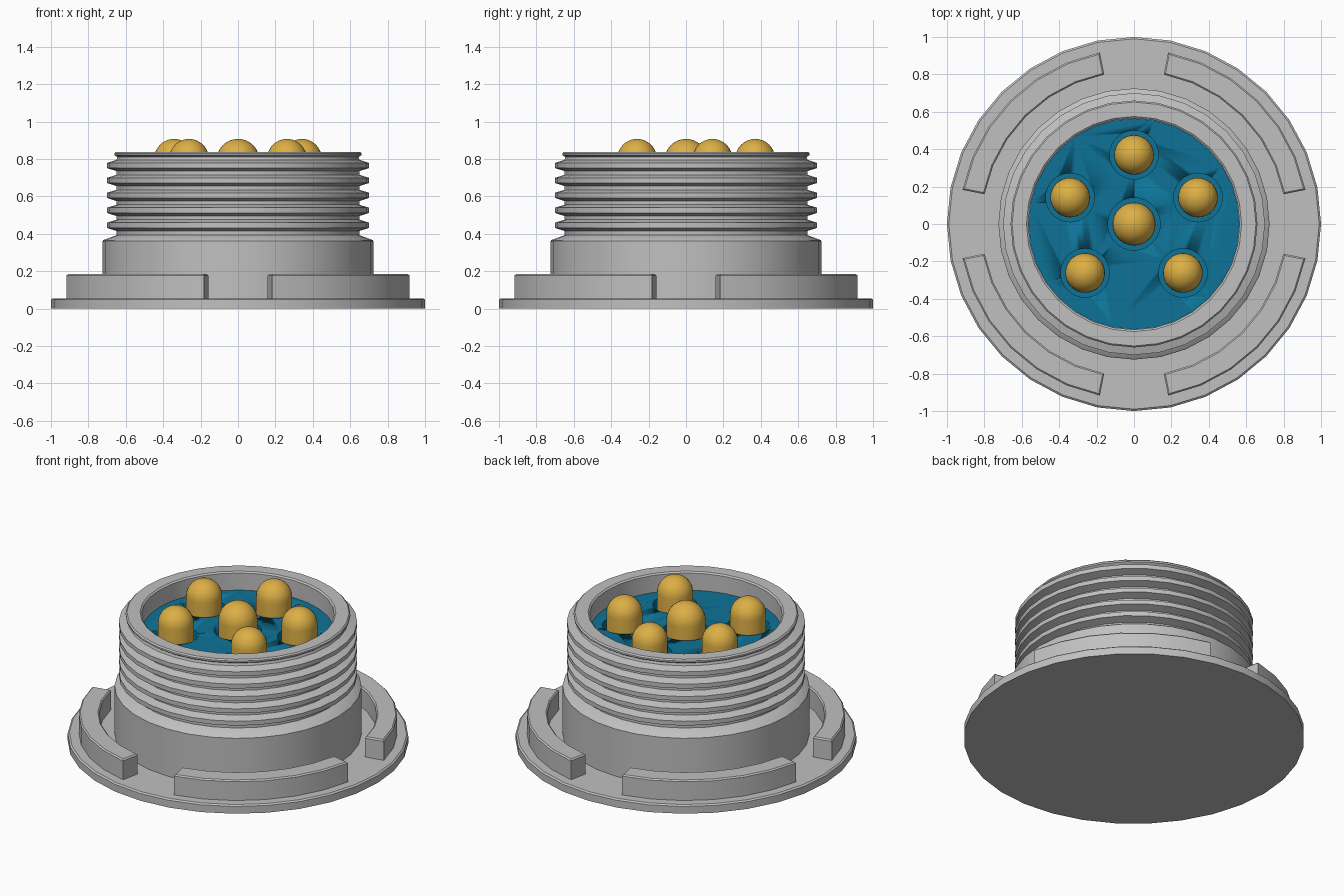
import bpy, bmesh, math

if "Cube" in bpy.data.objects:
    bpy.data.objects.remove(bpy.data.objects["Cube"])

N = 32
STEP = 2 * math.pi / N


def material(name, rgb):
    m = bpy.data.materials.new(name)
    m.diffuse_color = (*rgb, 1)
    m.use_nodes = True
    m.node_tree.nodes["Principled BSDF"].inputs["Base Color"].default_value = m.diffuse_color
    return m


METAL = material("grey metal", (0.53, 0.53, 0.53))
BLUE = material("blue insulator", (0.004, 0.17, 0.31))
GOLD = material("gold contact", (0.72, 0.43, 0.06))


def finish(name, bm, mat):
    bmesh.ops.recalc_face_normals(bm, faces=bm.faces)
    mesh = bpy.data.meshes.new(name)
    bm.to_mesh(mesh)
    bm.free()
    ob = bpy.data.objects.new(name, mesh)
    bpy.context.collection.objects.link(ob)
    mesh.materials.append(mat)
    bpy.ops.object.select_all(action='DESELECT')
    ob.select_set(True)
    bpy.context.view_layer.objects.active = ob
    bpy.ops.object.shade_smooth_by_angle(angle=math.radians(30))
    return ob


def lathe(bm, profile, cx=0, cy=0):
    """Revolve (radius, z) points about a vertical axis; ends are capped."""
    rings = [[bm.verts.new((cx + r * math.cos(i * STEP), cy + r * math.sin(i * STEP), z))
              for i in range(N)] for r, z in profile]
    for a, b in zip(rings, rings[1:]):
        for i in range(N):
            j = (i + 1) % N
            bm.faces.new((a[i], a[j], b[j], b[i]))
    bm.faces.new(rings[0][::-1])
    bm.faces.new(rings[-1])


# Shell: flange, collar, thread ridges, rim and socket cavity
profile = [(1, 0), (1, 0.047), (0.99, 0.055), (0.725, 0.055),
           (0.725, 0.36), (0.72, 0.366), (0.65, 0.392)]
for k in range(5):
    z = 0.445 + 0.08 * k
    profile += [(0.65, z - 0.030), (0.70, z - 0.014), (0.70, z + 0.014), (0.65, z + 0.030)]
profile += [(0.645, 0.81), (0.66, 0.82), (0.66, 0.83), (0.652, 0.838),
            (0.575, 0.838), (0.565, 0.83), (0.565, 0.55)]
bm = bmesh.new()
lathe(bm, profile)
finish("shell", bm, METAL)

# Four arc-shaped lugs on the flange
for q in range(4):
    bm = bmesh.new()
    rows = []
    for i in range(7):
        a = math.pi / 2 * q + (i + 1) * STEP
        rows.append([bm.verts.new((r * math.cos(a), r * math.sin(a), z))
                     for r, z in ((0.815, 0.05), (0.935, 0.05), (0.935, 0.185), (0.815, 0.185))])
    for a, b in zip(rows, rows[1:]):
        for i in range(4):
            j = (i + 1) % 4
            bm.faces.new((a[i], a[j], b[j], b[i]))
    bm.faces.new(rows[0][::-1])
    bm.faces.new(rows[-1])
    # small chamfer around the top
    edges = [e for e in bm.edges if all(v.co.z > 0.18 for v in e.verts)
             and any(abs(f.normal.z) < 0.5 for f in e.link_faces if not f.normal_update())
             ]
    bmesh.ops.bevel(bm, geom=edges, offset=0.008, segments=1, affect='EDGES')
    finish(f"flange_lug_{q + 1}", bm, METAL)

# Contact positions: x, y, pin radius, hole radius
contacts = [(0, 0, 0.115, 0.14)]
for deg in (90, 22.5, 157.5, -45, 225):
    a = math.radians(deg)
    contacts.append((0.37 * math.cos(a), 0.37 * math.sin(a), 0.106, 0.13))

# Blue insulator disc with a clearance hole around each pin
bm = bmesh.new()
lathe(bm, [(0.564, 0.56), (0.564, 0.72)])
insulator = finish("insulator", bm, BLUE)
bm = bmesh.new()
for x, y, r, hole in contacts:
    lathe(bm, [(hole, 0.64), (hole, 0.80)], x, y)
cutter = finish("hole_cutter", bm, BLUE)
cutter.hide_render = True
cutter.hide_set(True)
cut = insulator.modifiers.new("holes", 'BOOLEAN')
cut.object = cutter
cut.operation = 'DIFFERENCE'
cut.solver = 'EXACT'

# Round-topped gold pins
for n, (x, y, r, hole) in enumerate(contacts):
    bm = bmesh.new()
    dome = [(r * math.cos(t * math.pi / 16), 0.907 - r + r * math.sin(t * math.pi / 16))
            for t in range(8)]
    lathe(bm, [(r, 0.63)] + dome + [(0.004, 0.907)], x, y)
    finish(f"contact_pin_{n + 1}", bm, GOLD)
